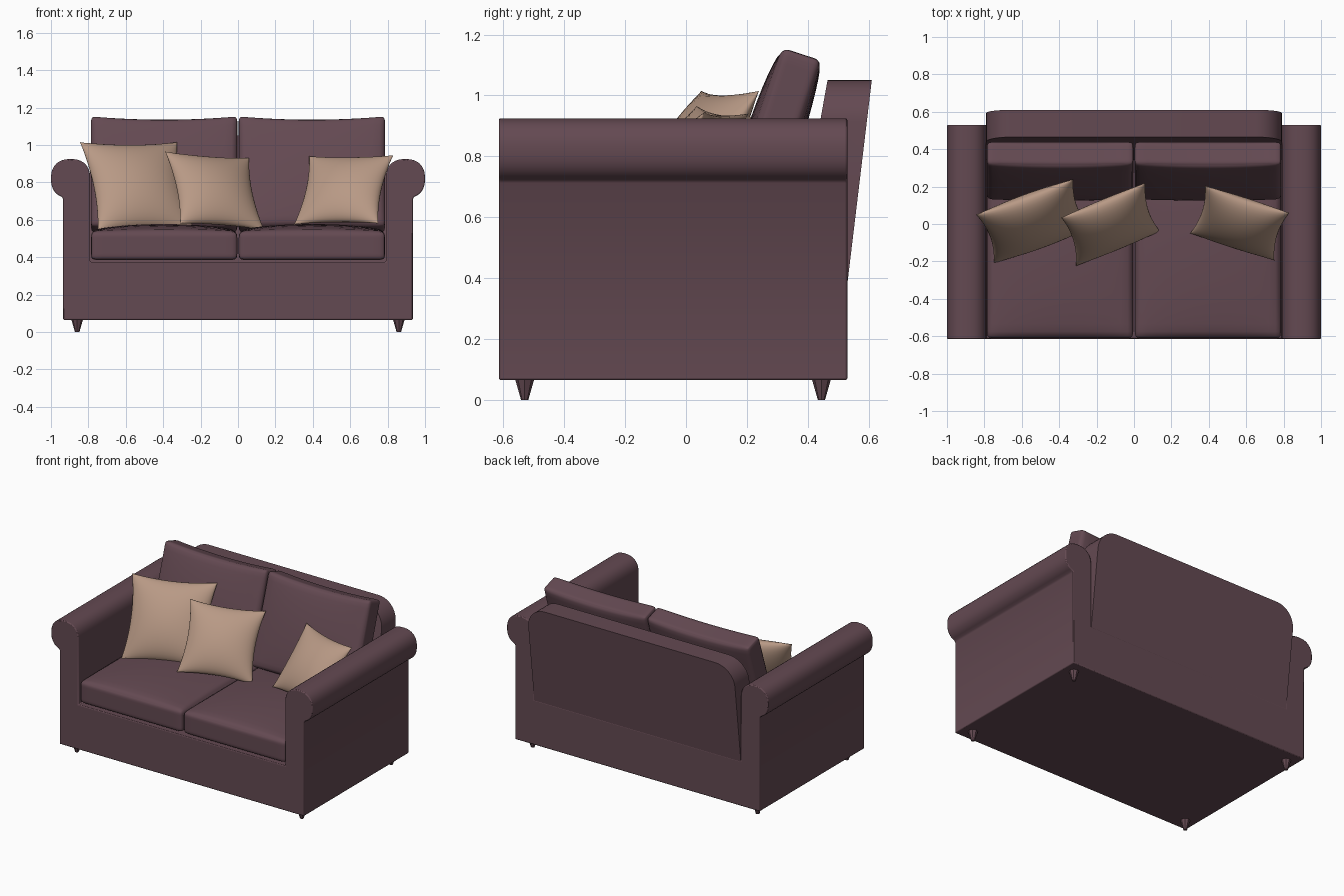
import bpy, bmesh, math
from mathutils import Vector, Matrix

if "Cube" in bpy.data.objects:
    bpy.data.objects.remove(bpy.data.objects["Cube"])


def material(name, rgb):
    m = bpy.data.materials.new(name)
    m.diffuse_color = (*rgb, 1)
    m.use_nodes = True
    m.node_tree.nodes["Principled BSDF"].inputs["Base Color"].default_value = m.diffuse_color
    return m


PLUM = material("plum fabric", (0.127, 0.067, 0.084))
TAN = material("tan fabric", (0.479, 0.319, 0.235))


def finish(bm, name, mat, angle=40):
    bmesh.ops.recalc_face_normals(bm, faces=bm.faces)
    me = bpy.data.meshes.new(name)
    bm.to_mesh(me)
    bm.free()
    me.materials.append(mat)
    for p in me.polygons:
        p.use_smooth = True
    me.set_sharp_from_angle(angle=math.radians(angle))
    ob = bpy.data.objects.new(name, me)
    bpy.context.collection.objects.link(ob)
    return ob


def prism(name, outline, front, back, mat):
    """Close an xz outline between two y positions given as functions of z."""
    bm = bmesh.new()
    a = [bm.verts.new((x, front(z), z)) for x, z in outline]
    b = [bm.verts.new((x, back(z), z)) for x, z in outline]
    bm.faces.new(a)
    bm.faces.new(b[::-1])
    n = len(a)
    for i in range(n):
        j = (i + 1) % n
        bm.faces.new((a[i], b[i], b[j], a[j]))
    return finish(bm, name, mat)


def warp(t):
    return math.sin(max(-1, min(1, t)) * math.pi / 2)


def cushion(name, half, r, puff_up, puff_down, dip, matrix):
    """Rounded box, puffed along local z, with a dipped +y edge."""
    bm = bmesh.new()
    bmesh.ops.create_cube(bm, size=2)
    bmesh.ops.subdivide_edges(bm, edges=bm.edges[:], cuts=15, use_grid_fill=True)
    half = Vector(half)
    for v in bm.verts:
        u = Vector([warp(c) for c in v.co])
        p = Vector([u[i] * half[i] for i in range(3)])
        core = Vector([max(-half[i] + r, min(half[i] - r, p[i])) for i in range(3)])
        d = p - core
        if d.length > 1e-6:
            p = core + d.normalized() * r
        dome = (max(0, 1 - u.x ** 2) * max(0, 1 - u.y ** 2)) ** 0.6
        p.z += dome * (puff_up if u.z > 0 else -puff_down) * abs(u.z)
        p.y -= dip * (1 - u.x ** 2) * max(0, u.y)
        v.co = matrix @ p
    return finish(bm, name, PLUM, 60)


def pillow(name, tl, tr, bl, thick):
    """Pinched throw pillow placed by three of its corner tips."""
    tl, tr, bl = Vector(tl), Vector(tr), Vector(bl)
    across, up = (tr - tl) / 2, (tl - bl) / 2
    centre = (tr + bl) / 2
    normal = across.cross(up).normalized()
    bm = bmesh.new()
    for side in (1, -1):
        grid = bmesh.ops.create_grid(bm, x_segments=22, y_segments=22, size=1)
        for vert in grid["verts"]:
            u, v = warp(vert.co.x), warp(vert.co.y)
            h = (max(0, 1 - u * u) * max(0, 1 - v * v)) ** 0.55 * thick * side
            pu = u * (1 - 0.11 * (1 - v * v))
            pv = v * (1 - 0.08 * (1 - u * u))
            vert.co = centre + across * pu + up * pv + normal * h
    bmesh.ops.remove_doubles(bm, verts=bm.verts, dist=0.0005)
    return finish(bm, name, TAN, 80)


# Frame: base and both rolled arms as one U-shaped profile
def power(c, e=0.85):
    return math.copysign(abs(c) ** e, c)


half = [(0.79, 0.375)]
for i in range(25):
    a = math.radians(180 - 247 * i / 24)
    half.append((0.895 + 0.105 * power(math.cos(a)), 0.82 + 0.105 * power(math.sin(a))))
half += [(0.935, 0.712), (0.935, 0.065)]
outline = half + [(-x, z) for x, z in reversed(half)]
frame = prism("frame_with_arms", outline, lambda z: -0.615, lambda z: 0.53, PLUM)
bev = frame.modifiers.new("soft edges", "BEVEL")
bev.width, bev.segments, bev.limit_method = 0.006, 2, "ANGLE"
bev.angle_limit = math.radians(60)

# Leaning back panel with rounded top corners
R = 0.14
right = [(0.79, 0.3)]
for i in range(11):
    a = math.radians(9 * i)
    right.append((0.79 - R + R * math.cos(a), 1.05 - R + R * math.sin(a)))
outline = right + [(-x, z) for x, z in reversed(right)]
prism("back_panel", outline, lambda z: 0.465 - 0.18 * (1.05 - z),
      lambda z: 0.53 + 0.12 * (z - 0.38), PLUM)

# Seat and back cushions
lean = Matrix.Rotation(math.radians(90 - 18), 4, "X")
for side, label in ((-1, "left"), (1, "right")):
    cushion(label + "_seat_cushion", (0.391, 0.455, 0.076), 0.025, 0.04, 0, 0,
            Matrix.Translation((side * 0.395, -0.155, 0.461)))
    cushion(label + "_back_cushion", (0.391, 0.31, 0.066), 0.022, 0.03, 0.022, 0.018,
            Matrix.Translation((side * 0.395, 0.286, 0.843)) @ lean)

# Throw pillows
pillow("left_pillow", (-0.845, 0.05, 1.015), (-0.325, 0.24, 1.015), (-0.75, -0.21, 0.54), 0.10)
pillow("middle_pillow", (-0.39, 0.035, 0.965), (0.06, 0.22, 0.93), (-0.31, -0.225, 0.58), 0.085)
pillow("right_pillow", (0.38, 0.205, 0.94), (0.83, 0.06, 0.945), (0.30, -0.05, 0.575), 0.085)

# Tapered feet
for x in (-0.86, 0.86):
    for y in (-0.53, 0.445):
        bm = bmesh.new()
        bmesh.ops.create_cone(bm, cap_ends=True, segments=8, radius1=0.012, radius2=0.032,
                              depth=0.07, matrix=Matrix.Translation((x, y, 0.035)))
        finish(bm, ("front" if y < 0 else "back") + "_foot", PLUM, 30)
